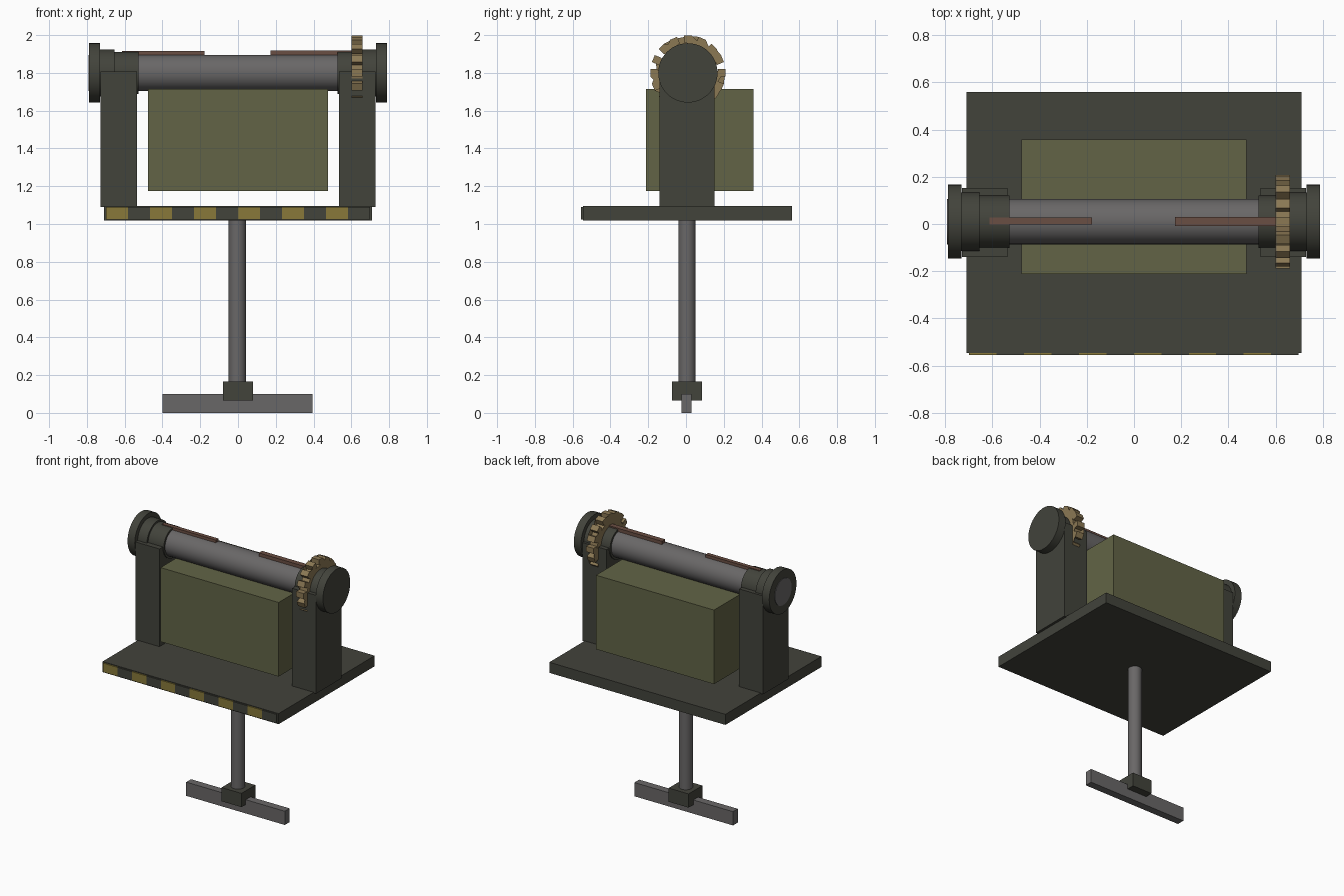
import bpy, bmesh, math
from mathutils import Matrix, Vector

old = bpy.data.objects.get("Cube")
if old:
    bpy.data.objects.remove(old, do_unlink=True)


def material(name, srgb):
    lin = [((c / 255 + 0.055) / 1.055) ** 2.4 for c in srgb] + [1]
    m = bpy.data.materials.new(name)
    m.use_nodes = True
    m.diffuse_color = lin
    m.node_tree.nodes["Principled BSDF"].inputs["Base Color"].default_value = lin
    return m


DARK = material("dark iron", (66, 67, 59))
OLIVE = material("olive paint", (98, 100, 70))
STEEL = material("grey steel", (105, 103, 103))
YELLOW = material("hazard yellow", (136, 121, 58))
BRASS = material("dull brass", (139, 120, 84))
RUST = material("rust brown", (106, 78, 67))

AXIS = Vector((0, 0.01, 1.8))  # centre line of the roller


def finish(bm, name, mat, smooth=False):
    bmesh.ops.recalc_face_normals(bm, faces=bm.faces)
    mesh = bpy.data.meshes.new(name)
    bm.to_mesh(mesh)
    bm.free()
    mesh.materials.append(mat)
    ob = bpy.data.objects.new(name, mesh)
    bpy.context.collection.objects.link(ob)
    if smooth:
        bpy.ops.object.select_all(action='DESELECT')
        ob.select_set(True)
        bpy.context.view_layer.objects.active = ob
        bpy.ops.object.shade_smooth_by_angle(angle=math.radians(35))
    return ob


def box(name, mat, x, y, z):
    """Box from three (low, high) ranges."""
    bm = bmesh.new()
    size = [r[1] - r[0] for r in (x, y, z)]
    mid = [(r[0] + r[1]) / 2 for r in (x, y, z)]
    bmesh.ops.create_cube(bm, size=1, matrix=Matrix.Translation(mid) @ Matrix.Diagonal((*size, 1)))
    return finish(bm, name, mat)


def cylinder(name, mat, radius, a, b):
    """Capped cylinder between two points."""
    a, b = Vector(a), Vector(b)
    turn = (b - a).to_track_quat('Z', 'Y').to_matrix().to_4x4()
    bm = bmesh.new()
    bmesh.ops.create_cone(bm, cap_ends=True, segments=48, radius1=radius, radius2=radius,
                          depth=(b - a).length, matrix=Matrix.Translation((a + b) / 2) @ turn)
    return finish(bm, name, mat, smooth=True)


def on_axis(name, mat, radius, x0, x1):
    return cylinder(name, mat, radius, (x0, AXIS.y, AXIS.z), (x1, AXIS.y, AXIS.z))


def gear(name, mat, x0, x1, teeth, root, tip, half_width):
    """Toothed wheel extruded along x."""
    bm = bmesh.new()
    ring = []
    for i in range(teeth):
        turn = Matrix.Rotation(math.tau * i / teeth, 3, 'X')
        for side, r in ((-1, root), (-1, tip), (1, tip), (1, root)):
            ring.append(bm.verts.new(turn @ Vector((0, side * half_width, r)) + AXIS + Vector((x0, 0, 0))))
    face = bm.faces.new(ring)
    out = bmesh.ops.extrude_face_region(bm, geom=[face])
    moved = [v for v in out["geom"] if isinstance(v, bmesh.types.BMVert)]
    bmesh.ops.translate(bm, verts=moved, vec=(x1 - x0, 0, 0))
    return finish(bm, name, mat)


# Stand: cross bar foot, socket and column
box("foot_bar", STEEL, (-0.4, 0.395), (-0.025, 0.03), (0, 0.1))
box("column_socket", DARK, (-0.08, 0.08), (-0.075, 0.085), (0.065, 0.165))
cylinder("column", STEEL, 0.046, (-0.003, 0.005, 0.1), (-0.003, 0.005, 1.03))

# Platform with hazard stripes along its front edge
box("platform", DARK, (-0.71, 0.71), (-0.546, 0.56), (1.018, 1.095))
pitch = 0.1165
for i in range(12):
    x = -0.7 + i * pitch
    box(f"edge_stripe_{i + 1}", DARK if i % 2 else YELLOW,
        (x, x + pitch), (-0.5555, -0.546), (1.025, 1.09))

# Main housing, hanging clear of the platform
box("housing", OLIVE, (-0.476, 0.476), (-0.212, 0.357), (1.175, 1.715))

# Roller between the posts; it shows through the right end disc
on_axis("roller", STEEL, 0.096, -0.792, 0.7)

# Posts, bearings and end discs on both sides
for side, word in ((-1, "right"), (1, "left")):
    box(f"{word}_post", DARK, sorted((side * 0.535, side * 0.728)), (-0.14, 0.152), (1.09, 1.807))
    on_axis(f"{word}_inner_bearing", DARK, 0.111, side * 0.528, side * 0.66)
    on_axis(f"{word}_outer_bearing", DARK, 0.124, side * 0.655, side * 0.74)
    on_axis(f"{word}_end_disc", DARK, 0.157, side * 0.73, side * 0.788)

# Drive gear on the left bearing
gear("drive_gear", BRASS, 0.6, 0.66, 16, 0.16, 0.198, 0.02)

# Keys lying along the top of the roller
box("right_key", RUST, (-0.613, -0.178), (-0.002, 0.028), (1.875, 1.915))
box("left_key", RUST, (0.173, 0.6), (-0.008, 0.03), (1.875, 1.918))
